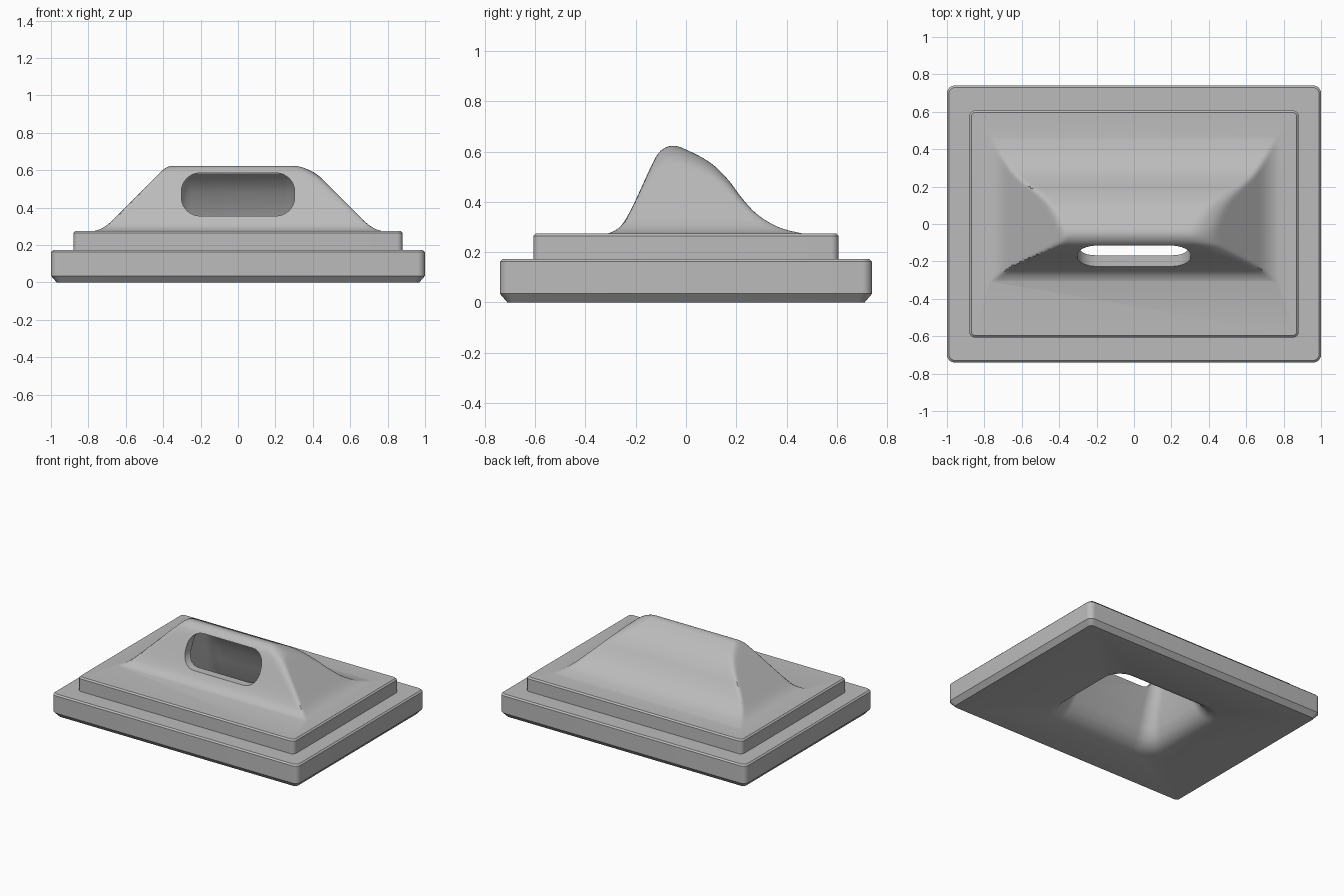
import bpy, bmesh, math

cube = bpy.data.objects.get("Cube")
if cube:
    bpy.data.objects.remove(cube, do_unlink=True)

GREY = (0.5, 0.5, 0.5, 1.0)
grey = bpy.data.materials.new("plain_grey")
grey.use_nodes = True
grey.diffuse_color = GREY
grey.node_tree.nodes["Principled BSDF"].inputs["Base Color"].default_value = GREY


def finish(bm, name):
    bmesh.ops.recalc_face_normals(bm, faces=bm.faces)
    mesh = bpy.data.meshes.new(name)
    bm.to_mesh(mesh)
    bm.free()
    mesh.materials.append(grey)
    obj = bpy.data.objects.new(name, mesh)
    bpy.context.collection.objects.link(obj)
    return obj


def rounded_rect(half_x, y0, y1, r, steps=8):
    """Outline of a rounded rectangle, counter-clockwise."""
    corners = [(half_x - r, y1 - r), (r - half_x, y1 - r),
               (r - half_x, y0 + r), (half_x - r, y0 + r)]
    pts = []
    for quarter, (cx, cy) in enumerate(corners):
        for i in range(steps + 1):
            a = math.pi / 2 * (quarter + i / steps)
            pts.append((cx + r * math.cos(a), cy + r * math.sin(a)))
    return pts


def loft(name, rings, place=lambda x, y, z: (x, y, z)):
    """Closed solid through rounded rectangles: (level, half_x, y0, y1, radius)."""
    bm = bmesh.new()
    loops = [[bm.verts.new(place(x, y, z)) for x, y in rounded_rect(hx, y0, y1, r)]
             for z, hx, y0, y1, r in rings]
    n = len(loops[0])
    for a, b in zip(loops, loops[1:]):
        for i in range(n):
            j = (i + 1) % n
            bm.faces.new((a[i], a[j], b[j], b[i]))
    bm.faces.new(loops[0])
    bm.faces.new(loops[-1])
    return finish(bm, name)


def plate(name, half_x, half_y, r, levels):
    """Slab whose edge is pulled in at the given (height, inset) levels."""
    return loft(name, [(z, half_x - d, d - half_y, half_y - d, r - d * 0.5)
                       for z, d in levels])


def spline(pts, t):
    """Smooth height through profile points."""
    n = len(pts)
    k = max(0, min(n - 2, sum(p[0] <= t for p in pts) - 1))

    def slope(i):
        a, b = pts[max(i - 1, 0)], pts[min(i + 1, n - 1)]
        return (b[1] - a[1]) / (b[0] - a[0])
    (x0, h0), (x1, h1) = pts[k], pts[k + 1]
    w = x1 - x0
    u = (t - x0) / w
    return (h0 * (1 + 2 * u) * (1 - u) ** 2 + slope(k) * w * u * (1 - u) ** 2
            + h1 * u * u * (3 - 2 * u) + slope(k + 1) * w * u * u * (u - 1))


def smooth_min(a, b, k):
    if k < 1e-6:
        return min(a, b)
    h = max(k - abs(a - b), 0) / k
    return min(a, b) - h * h * k / 4


# Side profile of the hood: steep front, long curved back
HOOD = [(-.34, -.003), (-.30, .005), (-.26, .03), (-.23, .075), (-.20, .135),
        (-.12, .305), (-.09, .338), (-.05, .35), (0, .335), (.10, .28),
        (.17, .212), (.22, .145), (.28, .08), (.36, .03), (.44, .006), (.50, -.003)]
DECK = 0.275


def hood_height(x, y):
    ends = -smooth_min(abs(x) - 0.73, 0, 0.06)
    back = spline(HOOD, y)
    # the +x end blends more softly than the other
    soft = 0.09 if x > 0 else 0.03
    return smooth_min(ends, back, soft * max(min(ends, back), 0) / 0.35)


def make_hood():
    bm = bmesh.new()
    bmesh.ops.create_grid(bm, x_segments=110, y_segments=84, size=1)
    for v in bm.verts:
        v.co.x *= 0.8
        v.co.y = 0.08 + v.co.y * 0.42
        v.co.z = DECK - 0.002 + hood_height(v.co.x, v.co.y)
    # close the skirt down into the deck
    rim = [e for e in bm.edges if e.is_boundary]
    low = bmesh.ops.extrude_edge_only(bm, edges=rim)["geom"]
    for v in low:
        if isinstance(v, bmesh.types.BMVert):
            v.co.z = 0.2
    bmesh.ops.contextual_create(
        bm, geom=[e for e in low if isinstance(e, bmesh.types.BMEdge)])
    return finish(bm, "hood")


def combine(body, other, operation):
    mod = body.modifiers.new(other.name, 'BOOLEAN')
    mod.operation = operation
    mod.solver = 'EXACT'
    mod.object = other
    bpy.ops.object.select_all(action='DESELECT')
    bpy.context.view_layer.objects.active = body
    body.select_set(True)
    bpy.ops.object.modifier_apply(modifier=mod.name)
    bpy.data.objects.remove(other, do_unlink=True)


# Stepped base
body = plate("hooded_vent_plate", 1.0, 0.74, 0.04,
             [(0, .03), (.035, 0), (.162, 0), (.172, .01)])
deck = plate("deck", 0.88, 0.607, 0.03,
             [(.1, 0), (DECK - .01, 0), (DECK, .01)])
combine(body, deck, 'UNION')
combine(body, make_hood(), 'UNION')

# Hollow underneath, flared at the bottom
hollow = loft("hollow", [
    (-.02, .56, -.50, .47, .18), (0, .48, -.42, .39, .16),
    (.02, .43, -.365, .34, .13), (.06, .395, -.315, .30, .11),
    (.12, .375, -.28, .27, .10), (.25, .35, -.215, .22, .09),
    (.36, .335, -.165, .18, .08), (.48, .32, -.115, .11, .07),
    (.55, .305, -.085, .05, .05), (.58, .27, -.06, .0, .025)])
combine(body, hollow, 'DIFFERENCE')

# Rounded slot through the front wall
slot = loft("slot", [(-.45, .303, .355, .585, .1), (-.06, .303, .355, .585, .1)],
            place=lambda x, y, z: (x, z, y))
combine(body, slot, 'DIFFERENCE')

body.select_set(True)
bpy.ops.object.shade_smooth_by_angle(angle=math.radians(30))
